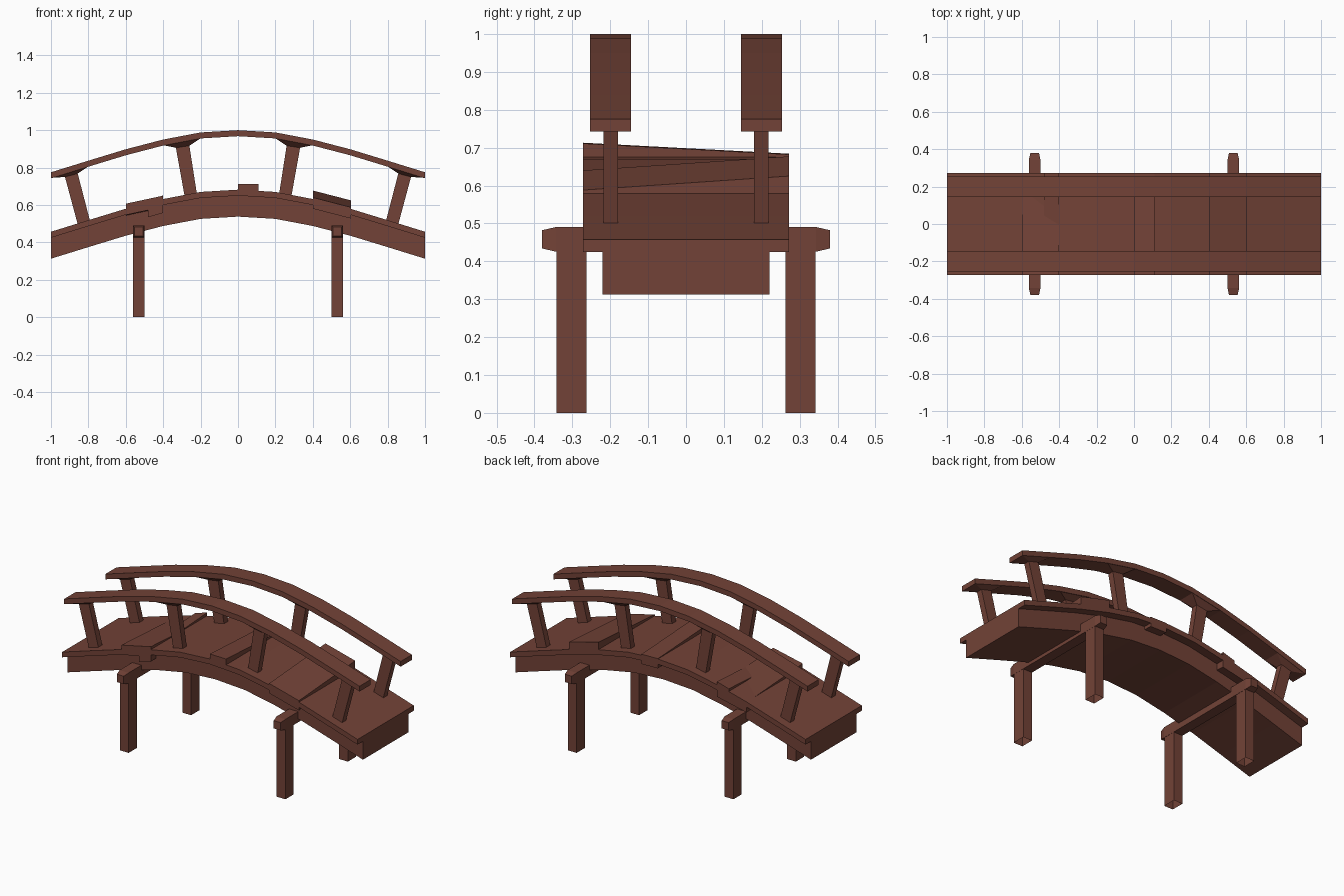
import bpy

if "Cube" in bpy.data.objects:
    bpy.data.objects.remove(bpy.data.objects["Cube"])

wood = bpy.data.materials.new("reddish brown wood")
wood.diffuse_color = (0.17, 0.055, 0.038, 1)
wood.use_nodes = True
wood.node_tree.nodes["Principled BSDF"].inputs["Base Color"].default_value = wood.diffuse_color

# Drop of the arch below its crown at each 0.2 step from the middle
DROP = [0, 0.012, 0.05, 0.102, 0.163, 0.225]
XS = [i / 5 for i in range(-5, 6)]


def drop(x):
    t = min(abs(x) * 5, 4.9999)
    i = int(t)
    return DROP[i] + (DROP[i + 1] - DROP[i]) * (t - i)


def add_mesh(name, verts, faces):
    me = bpy.data.meshes.new(name)
    me.from_pydata(verts, [], faces)
    me.materials.append(wood)
    ob = bpy.data.objects.new(name, me)
    bpy.context.collection.objects.link(ob)
    return ob


def loft(name, rings, cap_start=True, cap_end=True):
    """Skin a list of four-cornered rings."""
    verts = [v for r in rings for v in r]
    faces = []
    for k in range(len(rings) - 1):
        a, b = 4 * k, 4 * k + 4
        for j in range(4):
            n = (j + 1) % 4
            faces.append((a + j, a + n, b + n, b + j))
    if cap_start:
        faces.append((3, 2, 1, 0))
    if cap_end:
        e = len(verts) - 4
        faces.append((e, e + 1, e + 2, e + 3))
    ob = add_mesh(name, verts, faces)
    # consistent outward normals
    import bmesh
    bm = bmesh.new()
    bm.from_mesh(ob.data)
    bmesh.ops.recalc_face_normals(bm, faces=bm.faces)
    bm.to_mesh(ob.data)
    bm.free()
    return ob


def arch(name, y0, y1, z0, z1):
    """Arched beam; z0 and z1 are heights at the crown."""
    loft(name, [[(x, y0, z0 - drop(x)), (x, y1, z0 - drop(x)),
                 (x, y1, z1 - drop(x)), (x, y0, z1 - drop(x))] for x in XS])


def flat_ring(xa, xb, y0, y1, za, zb):
    return [(xa, y0, za), (xb, y0, zb), (xb, y1, zb), (xa, y1, za)]


# Arched body and wider deck on top
arch("bridge_body", -0.22, 0.22, 0.538, 0.652)
arch("deck", -0.272, 0.272, 0.65, 0.682)


# Uneven planks: top heights at front (left, right) and back (left, right)
def plank(name, xa, xb, front, back):
    t = 0.06
    loft(name, [[(xa, y, z[0] - t), (xb, y, z[1] - t), (xb, y, z[1]), (xa, y, z[0])]
                for y, z in ((-0.272, front), (0.272, back))])


plank("left_plank", -0.6, -0.4, (0.607, 0.650), (0.575, 0.618))
plank("left_narrow_plank", -0.48, -0.4, (0.595, 0.618), (0.628, 0.651))
plank("middle_plank", 0.0, 0.11, (0.713, 0.711), (0.684, 0.682))
plank("right_plank", 0.402, 0.603, (0.640, 0.588), (0.677, 0.625))

# Handrails, with flared posts below
for sy, side in ((-1, "front"), (1, "back")):
    y0, y1 = sorted((sy * 0.145, sy * 0.253))
    p0, p1 = sorted((sy * 0.18, sy * 0.218))
    arch(side + "_handrail", y0, y1, 0.968, 1.0)
    for sx in (-1, 1):
        for name, edge, top, foot in (
            ("outer", ((1.0, 0.745), (0.8, 0.806)), ((0.925, 0.75), (0.857, 0.768)),
             ((0.855, 0.49), (0.79, 0.51))),
            ("inner", ((0.4, 0.92), (0.2, 0.957)), ((0.332, 0.906), (0.26, 0.917)),
             ((0.285, 0.645), (0.22, 0.66))),
        ):
            rings = []
            for (a, b), ya, yb in ((edge, y0, y1), (top, p0, p1), (foot, p0, p1)):
                rings.append(flat_ring(sx * a[0], sx * b[0], ya, yb, a[1], b[1]))
            loft(f"{side}_{name}_post", rings, cap_start=False)

# Cross beams with tapered ends, and four legs
for sx in (-1, 1):
    c = sx * 0.531
    rings = []
    for y, w, h in ((-0.38, 0.023, 0.024), (-0.343, 0.031, 0.0325),
                    (0.343, 0.031, 0.0325), (0.38, 0.023, 0.024)):
        rings.append([(c - w, y, 0.458 - h), (c + w, y, 0.458 - h),
                      (c + w, y, 0.458 + h), (c - w, y, 0.458 + h)])
    loft("cross_beam", rings)
    for sy in (-1, 1):
        y0, y1 = sorted((sy * 0.262, sy * 0.342))
        loft("leg", [flat_ring(c - 0.03, c + 0.03, y0, y1, z, z) for z in (0, 0.43)],
             cap_start=False)
